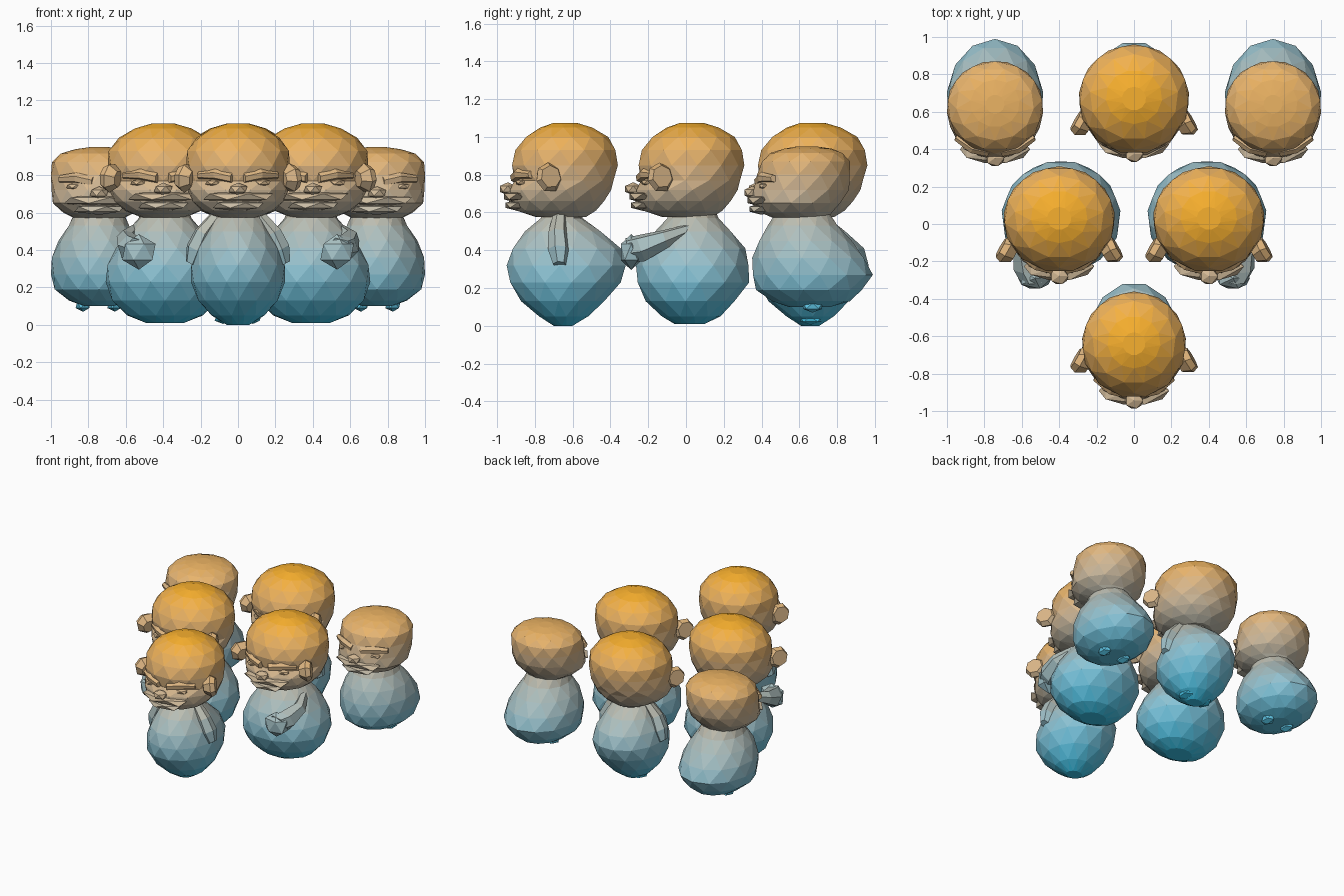
import bpy, bmesh
from math import sin, cos, pi
from mathutils import Vector

if "Cube" in bpy.data.objects:
    bpy.data.objects.remove(bpy.data.objects["Cube"])

# Height bands blending from blue at the floor to orange at the crown
BANDS, TOP = 36, 1.08
LOW, HIGH = Vector((.03, .60, .90)), Vector((.95, .43, .015))
mats = []
for i in range(BANDS):
    m = bpy.data.materials.new(f"band_{i:02d}")
    m.diffuse_color = (*LOW.lerp(HIGH, (i + .5) / BANDS), 1)
    m.use_nodes = True
    m.node_tree.nodes["Principled BSDF"].inputs["Base Color"].default_value = m.diffuse_color
    mats.append(m)


def finish(bm, name, at):
    bmesh.ops.recalc_face_normals(bm, faces=bm.faces)
    me = bpy.data.meshes.new(name)
    for m in mats:
        me.materials.append(m)
    for f in bm.faces:
        z = f.calc_center_median().z
        f.material_index = max(0, min(BANDS - 1, int(z / TOP * BANDS)))
    bm.to_mesh(me)
    bm.free()
    ob = bpy.data.objects.new(name, me)
    ob.location = at
    bpy.context.collection.objects.link(ob)
    return ob


def loft(name, rings, at, n=13):
    """Closed faceted form; each ring = (z, half width, y front, y back), rings twist by half a side."""
    bm = bmesh.new()
    loops = []
    for k, (z, rx, y0, y1) in enumerate(rings):
        cy, ry = (y0 + y1) / 2, (y1 - y0) / 2
        angles = [-pi / 2 + 2 * pi * (i + 0.5 * (k % 2)) / n for i in range(n)]
        loops.append([bm.verts.new((1.015 * rx * cos(a), cy + 1.015 * ry * sin(a), z)) for a in angles])
    for k in range(len(loops) - 1):
        a, b = loops[k], loops[k + 1]
        for i in range(n):
            j = (i + 1) % n
            if k % 2 == 0:
                bm.faces.new((a[i], a[j], b[i]))
                bm.faces.new((a[j], b[j], b[i]))
            else:
                bm.faces.new((a[i], b[j], b[i]))
                bm.faces.new((a[i], a[j], b[j]))
    bm.faces.new(loops[0])
    bm.faces.new(loops[-1])
    return finish(bm, name, at)


def lump(name, at, centre, size, sub=1):
    """Small faceted ellipsoid."""
    bm = bmesh.new()
    bmesh.ops.create_icosphere(bm, subdivisions=sub, radius=1)
    for v in bm.verts:
        v.co = Vector([c + s * q for c, s, q in zip(centre, size, v.co)])
    return finish(bm, name, at)


def limb(name, at, points, n=6):
    """Tapered tube through (x, y, z, radius) points."""
    bm = bmesh.new()
    loops = []
    axis = (Vector(points[-1][:3]) - Vector(points[0][:3])).normalized()
    u = axis.orthogonal().normalized()
    w = axis.cross(u)
    for x, y, z, r in points:
        loops.append([bm.verts.new(Vector((x, y, z)) + r * (u * cos(2 * pi * i / n) + w * sin(2 * pi * i / n)))
                      for i in range(n)])
    for a, b in zip(loops, loops[1:]):
        for i in range(n):
            bm.faces.new((a[i], a[(i + 1) % n], b[(i + 1) % n], b[i]))
    bm.faces.new(loops[0])
    bm.faces.new(loops[-1])
    return finish(bm, name, at)


# Head and body profiles
HEAD = [(.575, .11, -.14, .12), (.61, .19, -.25, .17), (.66, .24, -.285, .22), (.72, .268, -.285, .25),
        (.77, .272, -.255, .27), (.85, .275, -.275, .285), (.93, .27, -.25, .28), (1.0, .22, -.20, .235),
        (1.05, .14, -.12, .155), (1.075, .06, -.05, .07)]
FLAT_HEAD = [(.56, .11, -.13, .12), (.60, .19, -.23, .15), (.65, .245, -.27, .2), (.72, .252, -.265, .24),
             (.80, .255, -.24, .25), (.87, .25, -.22, .245), (.915, .205, -.17, .21), (.938, .13, -.1, .15),
             (.95, .05, -.03, .07)]
BODY = [(.0, .06, -.05, .05), (.05, .14, -.13, .13), (.13, .21, -.22, .22), (.23, .25, -.285, .30),
        (.32, .248, -.295, .335), (.41, .22, -.27, .30), (.50, .17, -.2, .2), (.57, .125, -.12, .1),
        (.63, .11, -.1, .09)]
WIDE_BODY = [(.01, .1, -.08, .08), (.05, .2, -.15, .16), (.13, .28, -.23, .24), (.23, .315, -.28, .31),
             (.32, .305, -.28, .315), (.41, .26, -.25, .29), (.50, .2, -.18, .22), (.57, .14, -.12, .15),
             (.63, .12, -.1, .13)]
HIGH_BODY = [(.10, .08, -.1, .12), (.13, .16, -.19, .22), (.19, .235, -.27, .29), (.27, .255, -.295, .34),
             (.36, .25, -.29, .30), (.45, .215, -.26, .23), (.53, .16, -.21, .16), (.60, .13, -.17, .11)]


def face(tag, at, k=1.0, dz=0.0):
    # Nose, wide muzzle with lower lip, slanted brows and eyes
    lump(tag + "_nose", at, (0, -.285 * k, .725 + dz), (.055, .05, .035))
    lump(tag + "_muzzle", at, (0, -.235 * k, .685 + dz), (.21, .085, .035))
    lump(tag + "_lower_lip", at, (0, -.235 * k, .638 + dz), (.15, .075, .03))
    for s, side in ((-1, "left"), (1, "right")):
        limb(f"{tag}_{side}_brow", at, [(s * .03, -.25 * k, .785 + dz, .028), (s * .12, -.228 * k, .805 + dz, .03),
                                        (s * .21, -.165 * k, .80 + dz, .02)])
        lump(f"{tag}_{side}_eye", at, (s * .13, -.215 * k, .76 + dz), (.05, .035, .02))


def ears(tag, at, y):
    for s, side in ((-1, "left"), (1, "right")):
        limb(f"{tag}_{side}_ear", at, [(s * .24, y - .03, .78, .045), (s * .28, y, .785, .08),
                                       (s * .312, y + .01, .79, .06)], 7)


def hanging_arms(tag, at):
    for s, side in ((-1, "left"), (1, "right")):
        limb(f"{tag}_{side}_arm", at, [(s * .11, -.02, .585, .035), (s * .185, -.03, .49, .05),
                                       (s * .225, -.025, .40, .058), (s * .25, -.02, .325, .035)])


# Front figure with hanging arms
at = (0, -.65, 0)
loft("front_head", HEAD, at)
loft("front_body", BODY, at)
face("front", at, 1.03)
ears("front", at, -.075)
hanging_arms("front", at)

# Middle pair, each with one arm reaching forward
for s, tag in ((-1, "middle_left"), (1, "middle_right")):
    at = (s * .4, .02, 0)
    loft(tag + "_head", [(z, rx * 1.07, a, b) for z, rx, a, b in HEAD], at)
    loft(tag + "_body", WIDE_BODY, (s * .39, .02, 0))
    face(tag, at, 1.05)
    ears(tag, at, -.155)
    limb(tag + "_arm", at, [(s * .15, 0, .51, .03), (s * .2, -.13, .46, .05), (s * .17, -.26, .41, .075),
                            (s * .14, -.32, .40, .07)])
    lump(tag + "_hand", at, (s * .13, -.31, .39), (.10, .065, .095))

# Back middle figure
at = (0, .66, 0)
loft("back_head", [(z, rx * 1.06, a * 1.03, b * 1.04) for z, rx, a, b in HEAD], at)
loft("back_body", [(z, rx, a, b * .93) for z, rx, a, b in BODY], at)
face("back", at)
ears("back", at, -.115)
hanging_arms("back", at)
for s, side in ((-1, "left"), (1, "right")):
    lump(f"back_{side}_foot", at, (s * .08, 0, .035), (.05, .07, .03))

# Back outer pair, raised on small feet
for s, tag in ((-1, "outer_left"), (1, "outer_right")):
    at = (s * .743, .62, 0)
    loft(tag + "_head", FLAT_HEAD, at)
    loft(tag + "_body", HIGH_BODY, (s * .743, .645, 0))
    face(tag, at, .94, -.02)
    for t, side in ((-1, "left"), (1, "right")):
        lump(f"{tag}_{side}_foot", at, (t * .085, .05, .105), (.045, .06, .035))
